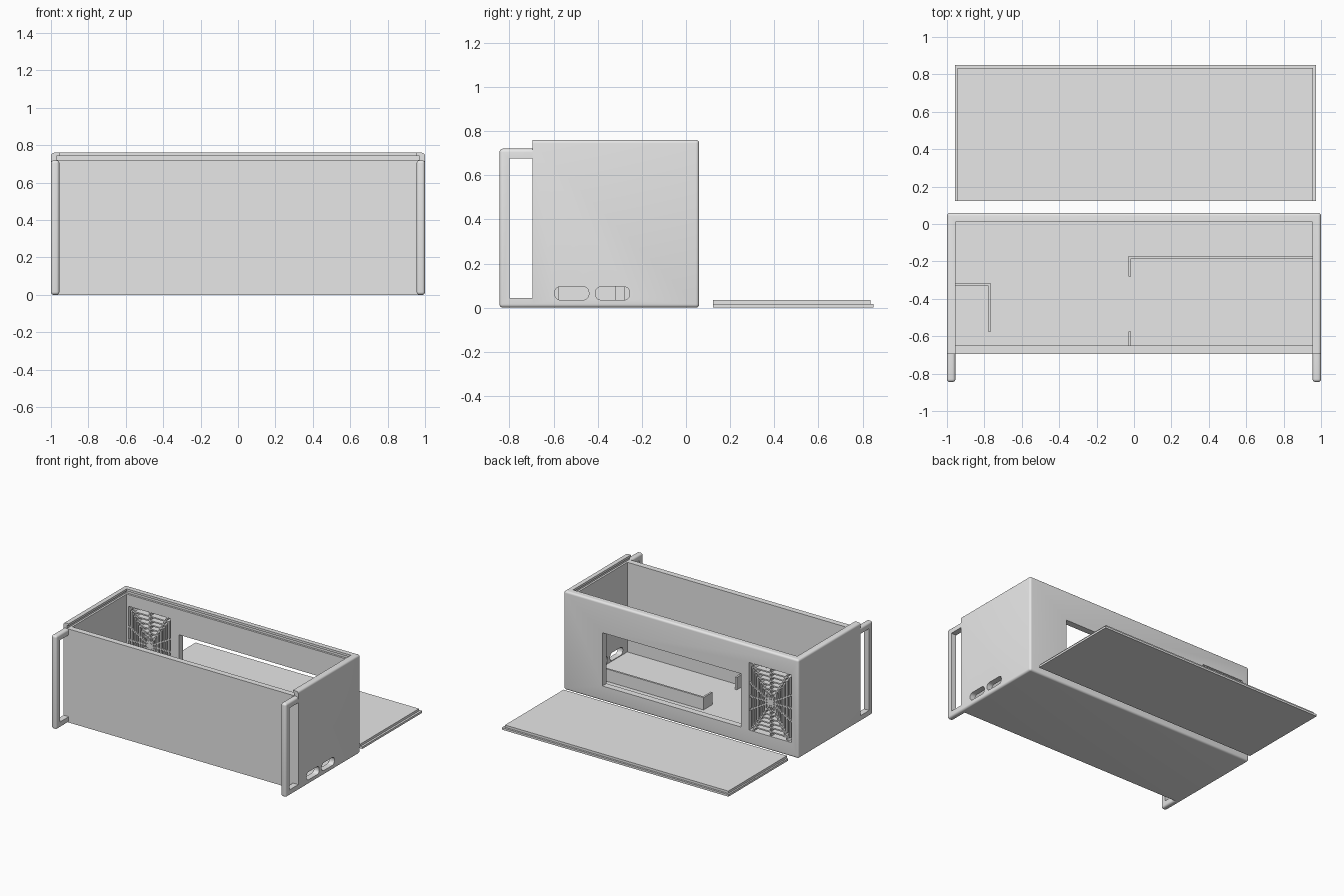
import bpy, bmesh, math
from mathutils import Vector, Matrix

old = bpy.data.objects.get("Cube")
if old:
    bpy.data.objects.remove(old)

GREY = (0.8, 0.8, 0.8, 1)
grey = bpy.data.materials.new("plain_grey")
grey.use_nodes = True
grey.diffuse_color = GREY
grey.node_tree.nodes["Principled BSDF"].inputs["Base Color"].default_value = GREY


def add_box(bm, lo, hi, turn=None):
    lo, hi = Vector(lo), Vector(hi)
    m = Matrix.Translation((lo + hi) / 2)
    if turn is not None:
        m = m @ Matrix.Rotation(turn, 4, 'Y')
    m = m @ Matrix.Diagonal((hi - lo).to_4d())
    m[3][3] = 1
    return bmesh.ops.create_cube(bm, size=1, matrix=m)["verts"]


def make(name, bm):
    mesh = bpy.data.meshes.new(name)
    bm.to_mesh(mesh)
    bm.free()
    ob = bpy.data.objects.new(name, mesh)
    bpy.context.collection.objects.link(ob)
    mesh.materials.append(grey)
    return ob


def box(name, lo, hi, radius=0, keep=None):
    """Box whose edges are rounded, except those for which keep(edge) is true."""
    bm = bmesh.new()
    add_box(bm, lo, hi)
    if radius:
        edges = [e for e in bm.edges if not (keep and keep(e))]
        bmesh.ops.bevel(bm, geom=edges, offset=radius, segments=5,
                        profile=0.5, affect='EDGES')
    return make(name, bm)


def cut(ob, lo, hi, radius=0, keep=None):
    tool = box("cutter", lo, hi, radius, keep)
    tool.hide_render = True
    mod = ob.modifiers.new("cut", 'BOOLEAN')
    mod.operation = 'DIFFERENCE'
    mod.solver = 'EXACT'
    mod.object = tool
    bpy.context.view_layer.objects.active = ob
    bpy.ops.object.modifier_apply(modifier=mod.name)
    bpy.data.objects.remove(tool)


def smooth(ob):
    bpy.ops.object.select_all(action='DESELECT')
    ob.select_set(True)
    bpy.context.view_layer.objects.active = ob
    bpy.ops.object.shade_smooth_by_angle(angle=math.radians(35))


FRONT, BACK, INNER, FLOOR = -0.695, 0.06, 0.955, 0.03


def on_plane(axis, value):
    return lambda e: all(abs(v.co[axis] - value) < 1e-4 for v in e.verts)


def not_along_x(e):
    return abs(e.verts[0].co.x - e.verts[1].co.x) < 1e-4


# Open case with a sliding lid groove
case = box("case", (-1, FRONT, 0), (1, BACK, 0.76), 0.016, on_plane(1, FRONT))
cut(case, (-INNER, -0.65, FLOOR), (INNER, 0.01, 1))
cut(case, (-INNER, -1, 0.72), (INNER, 0.01, 1))
cut(case, (-0.97, -1, 0.72), (0.97, 0.025, 0.743))

# Back window and vent opening
cut(case, (-0.51, -0.03, 0.115), (0.67, 0.2, 0.525))
VX, VZ, HX, HZ = -0.76, 0.37, 0.18, 0.26
cut(case, (VX - HX, -0.03, VZ - HZ), (VX + HX, 0.2, VZ + HZ))

# Rounded cable slots in the left wall
for y in (-0.595, -0.41):
    cut(case, (0.9, y, 0.035), (1.1, y + 0.155, 0.095), 0.026, not_along_x)
smooth(case)

# Vent grille: nested rectangular rings crossed by spokes
bm = bmesh.new()
Y0, Y1, T = 0.012, 0.058, 0.005
RINGS, SPOKES = 8, 12
for k in range(1, RINGS):
    hx, hz = HX * k / RINGS, HZ * k / RINGS
    for s in (-1, 1):
        add_box(bm, (VX - hx - T, Y0, VZ + s * hz - T), (VX + hx + T, Y1, VZ + s * hz + T))
        add_box(bm, (VX + s * hx - T, Y0, VZ - hz), (VX + s * hx + T, Y1, VZ + hz))
for i in range(SPOKES // 2):
    a = math.pi * i / (SPOKES // 2)
    c, s = abs(math.cos(a)), abs(math.sin(a))
    reach = min(HX / max(c, 1e-6), HZ / max(s, 1e-6))
    add_box(bm, (VX - reach, Y0, VZ - T), (VX + reach, Y1, VZ + T), a)
make("vent_grille", bm)

# Carrying handles on the front corners
for side, name in ((1, "left_handle"), (-1, "right_handle")):
    xs = sorted((side * INNER, side * 1.0))
    handle = box(name, (xs[0], -0.845, 0), (xs[1], FRONT, 0.72), 0.016,
                 on_plane(1, FRONT))
    cut(handle, (xs[0] - 0.1, -0.8, 0.045), (xs[1] + 0.1, FRONT + 0.1, 0.675))
    smooth(handle)

# Low divider walls on the floor
TOP = 0.125
dividers = {
    "long_divider": ((-0.03, -0.185), (INNER, -0.17)),
    "long_divider_return": ((-0.03, -0.28), (-0.015, -0.185)),
    "front_divider_stub": ((-0.03, -0.65), (-0.015, -0.575)),
    "corner_divider": ((-INNER, -0.33), (-0.765, -0.317)),
    "corner_divider_return": ((-0.78, -0.575), (-0.765, -0.33)),
}
for name, (lo, hi) in dividers.items():
    box(name, (*lo, FLOOR), (*hi, TOP))

# Sliding lid lying behind the case, with a stepped rim
box("lid_base", (-0.957, 0.123, 0), (0.973, 0.85, 0.016))
box("lid_top", (-0.945, 0.123, 0.016), (0.957, 0.835, 0.034))
